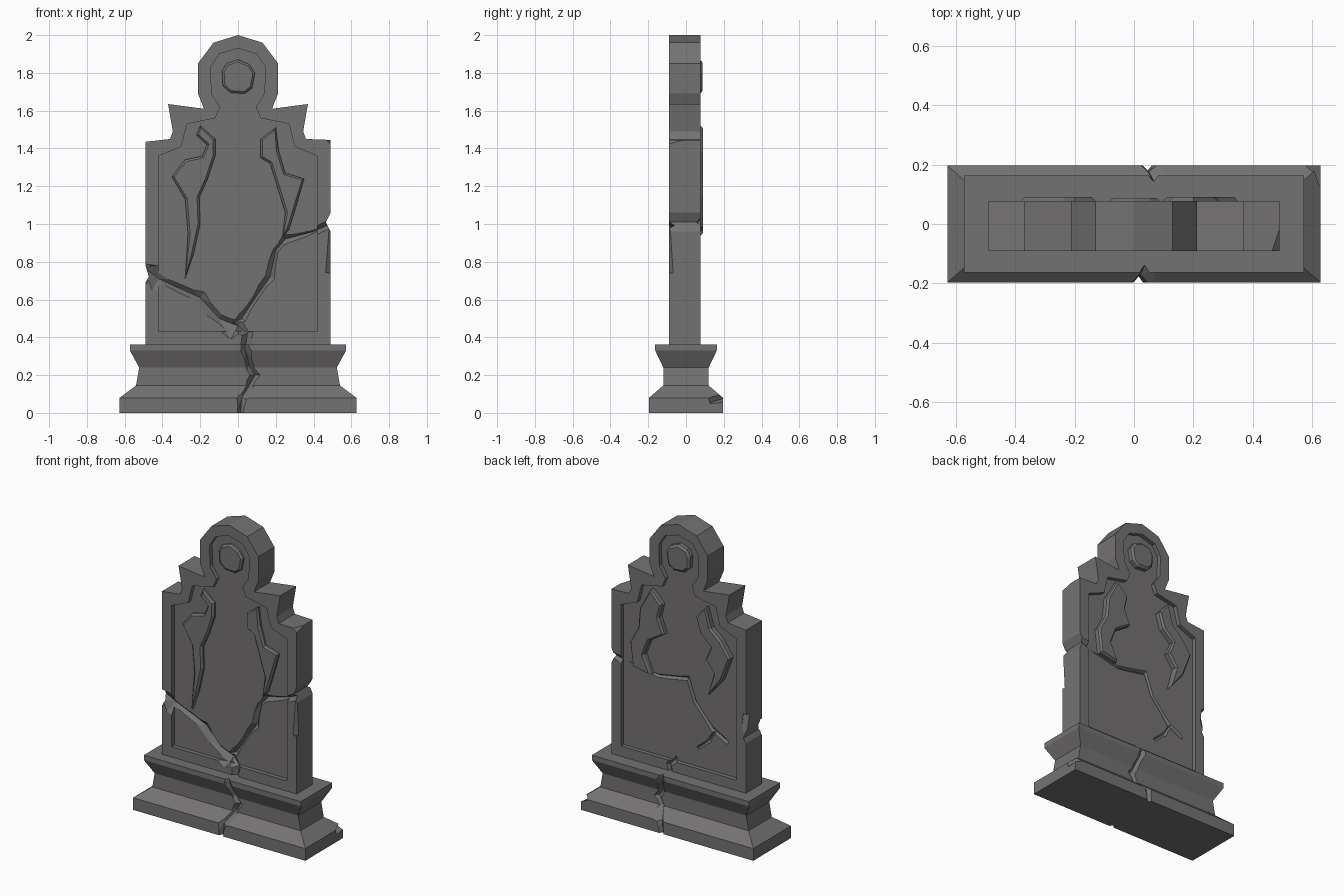
import bpy, bmesh
from mathutils import Vector, Euler

if "Cube" in bpy.data.objects:
    bpy.data.objects.remove(bpy.data.objects["Cube"])

stone = bpy.data.materials.new("weathered grey stone")
stone.use_nodes = True
GREY = (0.175, 0.168, 0.17, 1)
stone.diffuse_color = GREY
stone.node_tree.nodes["Principled BSDF"].inputs["Base Color"].default_value = GREY


def finish(name, bm):
    bmesh.ops.recalc_face_normals(bm, faces=bm.faces[:])
    mesh = bpy.data.meshes.new(name)
    bm.to_mesh(mesh)
    bm.free()
    mesh.materials.append(stone)
    obj = bpy.data.objects.new(name, mesh)
    bpy.context.collection.objects.link(obj)
    return obj


def bridge(bm, a, b):
    for i in range(len(a)):
        j = (i + 1) % len(a)
        bm.faces.new((a[i], a[j], b[j], b[i]))


def prism(name, outline, y0, y1, inset=0, rise=0):
    """Extrude an x-z outline from y0 to y1, with an optional bevelled face at y1."""
    bm = bmesh.new()
    a = [bm.verts.new((x, y0, z)) for x, z in outline]
    b = [bm.verts.new((x, y1, z)) for x, z in outline]
    bm.faces.new(a)
    top = bm.faces.new(b)
    bridge(bm, a, b)
    bmesh.ops.recalc_face_normals(bm, faces=bm.faces[:])
    if inset:
        bmesh.ops.inset_region(bm, faces=[top], thickness=inset, depth=rise)
    return finish(name, bm)


def crack(path, side, width, depth):
    """Wedge cutter along points (x, z, distance of surface from y = 0)."""
    bm = bmesh.new()
    pts = [Vector((x, 0, z)) for x, z, s in path]
    over = 0.03
    rings = []
    for i, p in enumerate(pts):
        t = (pts[min(i + 1, len(pts) - 1)] - pts[max(i - 1, 0)]).normalized()
        w = width * (1.25 if i % 2 else 0.75) * (depth + over) / depth
        n = Vector((-t.z, 0, t.x)) * w
        s = path[i][2]
        out = Vector((0, side * (s + over), 0))
        deep = Vector((0, side * (s - depth), 0))
        rings.append([bm.verts.new(v) for v in (p + n + out, p - n + out, p + deep)])
    for a, b in zip(rings, rings[1:]):
        bridge(bm, a, b)
    bm.faces.new(rings[0])
    bm.faces.new(rings[-1])
    bmesh.ops.triangulate(bm, faces=bm.faces[:])
    return finish("crack_cutter", bm)


def chip(loc, size, rot):
    """Turned block used to knock a flake off an edge."""
    bm = bmesh.new()
    bmesh.ops.create_cube(bm, size=1)
    bmesh.ops.scale(bm, vec=size, verts=bm.verts)
    bmesh.ops.rotate(bm, matrix=Euler(rot).to_matrix(), verts=bm.verts)
    bmesh.ops.translate(bm, vec=loc, verts=bm.verts)
    return finish("chip_cutter", bm)


def cut(target, cutters):
    for c in cutters:
        c.hide_render = True
        mod = target.modifiers.new("cut", "BOOLEAN")
        mod.operation = "DIFFERENCE"
        mod.solver = "EXACT"
        mod.object = c
        bpy.context.view_layer.objects.active = target
        bpy.ops.object.modifier_apply(modifier=mod.name)
        bpy.data.objects.remove(c)


# Moulded plinth
bm = bmesh.new()
rings = []
for z, hx, hy in [(0, .627, .196), (.08, .627, .196), (.145, .54, .12),
                  (.24, .523, .12), (.33, .572, .163), (.362, .572, .163)]:
    rings.append([bm.verts.new((sx * hx, sy * hy, z))
                  for sx, sy in ((-1, -1), (1, -1), (1, 1), (-1, 1))])
for a, b in zip(rings, rings[1:]):
    bridge(bm, a, b)
bm.faces.new(rings[0])
bm.faces.new(rings[-1])
plinth = finish("plinth", bm)
seam = [(.01, -.03, .196), (.02, .08, .196), (.06, .145, .12),
        (.09, .2, .12), (.06, .25, .12), (.04, .33, .163), (.03, .4, .163)]
cut(plinth, [
    crack(seam, -1, .022, .025),
    crack([(x + .03, z, s) for x, z, s in seam], 1, .022, .02),
    chip((.64, .19, .065), (.1, .1, .03), (.3, .3, .6)),
])

# Headstone slab: stepped shoulders, flared ears and a round hood
half = [(.36, 1.45), (.345, 1.49), (.37, 1.635), (.18, 1.61), (.212, 1.69),
        (.212, 1.85), (.13, 1.96)]
left_edge = [(-.49, .35), (-.49, .69), (-.472, .72), (-.49, .78), (-.49, 1.435)]
right_edge = [(.49, 1.445), (.49, 1.06), (.465, 1.01), (.49, .96), (.49, .35)]
outline = (left_edge + [(-x, z) for x, z in half] + [(0, 2)]
           + half[::-1] + right_edge)
slab = prism("headstone_slab", outline, -.09, .077)

# Sunken panel on both faces, following the outline
inner = [(.42, .43), (.42, 1.36), (.3, 1.41), (.27, 1.53), (.12, 1.56), (.095, 1.62),
         (.14, 1.69), (.145, 1.83), (.1, 1.9)]
panel = inner + [(0, 1.93)] + [(-x, z) for x, z in inner[::-1]]
FRONT, BACK = .062, .049
front_low = [(-.5, .77, .09), (-.42, .71, .07), (-.3, .655, FRONT), (-.2, .61, FRONT),
             (-.1, .5, FRONT), (0, .46, FRONT), (.05, .42, .08), (.04, .34, .09)]
front_high = [(-.03, .47, FRONT), (.02, .5, FRONT), (.1, .62, FRONT), (.17, .72, FRONT),
              (.2, .86, FRONT), (.25, .92, FRONT), (.4, .96, .075), (.51, 1.01, .09)]
back_crack = [(.51, 1.02, .077), (.4, .99, .065), (.17, .95, BACK), (-.05, .99, BACK),
              (-.1, .85, BACK), (-.23, .7, BACK), (-.34, .64, BACK)]
cut(slab, [
    prism("front_recess_cutter", panel, -.2, -FRONT),
    prism("back_recess_cutter", panel, BACK, .2),
    crack(front_low, -1, .03, .025),
    crack(front_high, -1, .02, .025),
    crack(back_crack, 1, .014, .015),
    crack([(-.12, .55, BACK), (-.2, .62, BACK), (-.25, .7, BACK)], 1, .014, .012),
    crack([(.06, .34, .077), (.07, .4, .077), (.03, .45, BACK)], 1, .015, .02),
    chip((.52, 0, 1.47), (.12, .3, .07), (.2, .7, 0)),
    chip((.5, -.1, .86), (.05, .05, .24), (.05, .1, .7)),
    chip((-.5, -.1, .74), (.06, .06, .1), (.2, .2, .6)),
    chip((-.5, .085, .8), (.06, .06, .16), (.2, -.1, .5)),
])

# Carved drapery on each face
carvings = {
    "front_right_drape": (-1, [
        (-.22, 1.47), (-.2, 1.52), (-.12, 1.45), (-.12, 1.36), (-.16, 1.24),
        (-.205, 1.14), (-.2, 1), (-.235, .84), (-.28, .71), (-.265, .95),
        (-.28, 1.13), (-.35, 1.25), (-.28, 1.34), (-.19, 1.36), (-.165, 1.42)]),
    "front_left_drape": (-1, [
        (.12, 1.45), (.2, 1.51), (.215, 1.39), (.25, 1.27), (.35, 1.24), (.31, 1.1),
        (.27, .97), (.235, .93), (.25, 1.06), (.21, 1.19), (.17, 1.32), (.12, 1.35)]),
    "back_left_drape": (1, [
        (.12, 1.44), (.2, 1.52), (.28, 1.38), (.29, 1.25), (.35, 1.14), (.33, .98),
        (.2, .96), (.25, 1.08), (.21, 1.18), (.1, 1.25), (.14, 1.35)]),
    "back_right_drape": (1, [
        (-.13, 1.43), (-.2, 1.51), (-.24, 1.38), (-.31, 1.32), (-.38, 1.22),
        (-.32, 1.06), (-.22, .94), (-.26, 1.09), (-.2, 1.17), (-.24, 1.26),
        (-.16, 1.33)]),
}
for name, (side, shape) in carvings.items():
    root, face = (-.055, -.074) if side < 0 else (.04, .078)
    prism(name, shape, root, face, .012, .012)

# Round medallions in the hood
disc = [(0, 1.87), (.06, 1.845), (.09, 1.8), (.075, 1.72), (.035, 1.69),
        (-.04, 1.695), (-.08, 1.73), (-.085, 1.81), (-.06, 1.85)]
prism("front_medallion", disc, -.055, -.075, .012, .01)
prism("back_medallion", disc, .04, .075, .015, .012)
